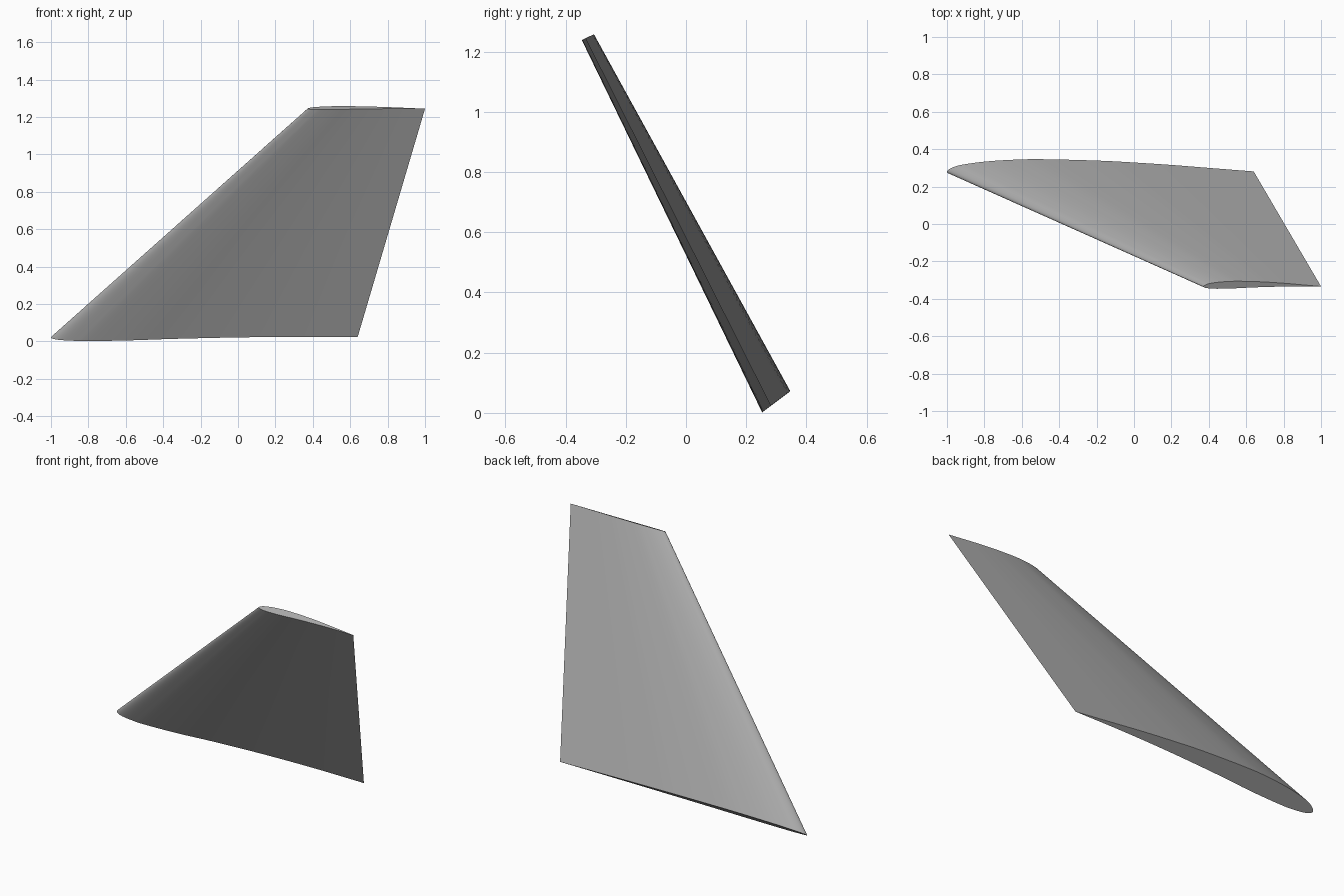
import bpy
import bmesh
from mathutils import Vector

cube = bpy.data.objects.get("Cube")
if cube:
    bpy.data.objects.remove(cube)

# Single plain grey material
grey = bpy.data.materials.new("plain grey")
grey.use_nodes = True
colour = (0.4, 0.4, 0.4, 1)
grey.diffuse_color = colour
grey.node_tree.nodes["Principled BSDF"].inputs["Base Color"].default_value = colour

# Cambered aerofoil: (chord fraction, height / chord), trailing edge over the nose and back
UPPER = [(1, 0), (.85, .015), (.73, .027), (.61, .037), (.49, .045), (.3, .051),
         (.2, .048), (.12, .041), (.06, .031), (.03, .023), (.008, .011)]
LOWER = [(0, 0), (.008, -.008), (.03, -.014), (.07, -.018), (.12, -.02), (.25, -.017),
         (.4, -.009), (.6, -.002), (.8, .001), (1, 0)]


def smooth_path(points, steps=4):
    """Catmull-Rom curve through the points, both ends included."""
    p = [Vector(q) for q in points]
    p = [2 * p[0] - p[1]] + p + [2 * p[-1] - p[-2]]
    path = []
    for a, b, c, d in zip(p, p[1:], p[2:], p[3:]):
        for i in range(steps):
            t = i / steps
            path.append((2 * b + (c - a) * t + (2 * a - 5 * b + 4 * c - d) * t * t
                         + (3 * b - a - 3 * c + d) * t ** 3) / 2)
    return path


profile = smooth_path(UPPER + LOWER)


def section(bm, nose, tail, thick_dir):
    """Ring of vertices for one end of the wing."""
    nose, tail = Vector(nose), Vector(tail)
    chord = tail - nose
    up = Vector(thick_dir).normalized() * chord.length
    return [bm.verts.new(nose + chord * q.x + up * q.y) for q in profile]


# Swept, tapered wing leaning forward, closed at both ends
bm = bmesh.new()
root = section(bm, (-1, .279, .021), (.64, .281, .024), (0, .8, .6))
tip = section(bm, (.372, -.335, 1.244), (1, -.334, 1.244), (0, .9, .43))
for i in range(len(root)):
    j = (i + 1) % len(root)
    bm.faces.new((root[i], root[j], tip[j], tip[i]))
bm.faces.new(root)
bm.faces.new(tip)
bmesh.ops.recalc_face_normals(bm, faces=bm.faces)

mesh = bpy.data.meshes.new("wing")
bm.to_mesh(mesh)
bm.free()
mesh.materials.append(grey)
wing = bpy.data.objects.new("wing", mesh)
bpy.context.collection.objects.link(wing)

bpy.ops.object.select_all(action='DESELECT')
wing.select_set(True)
bpy.context.view_layer.objects.active = wing
bpy.ops.object.shade_smooth_by_angle()
